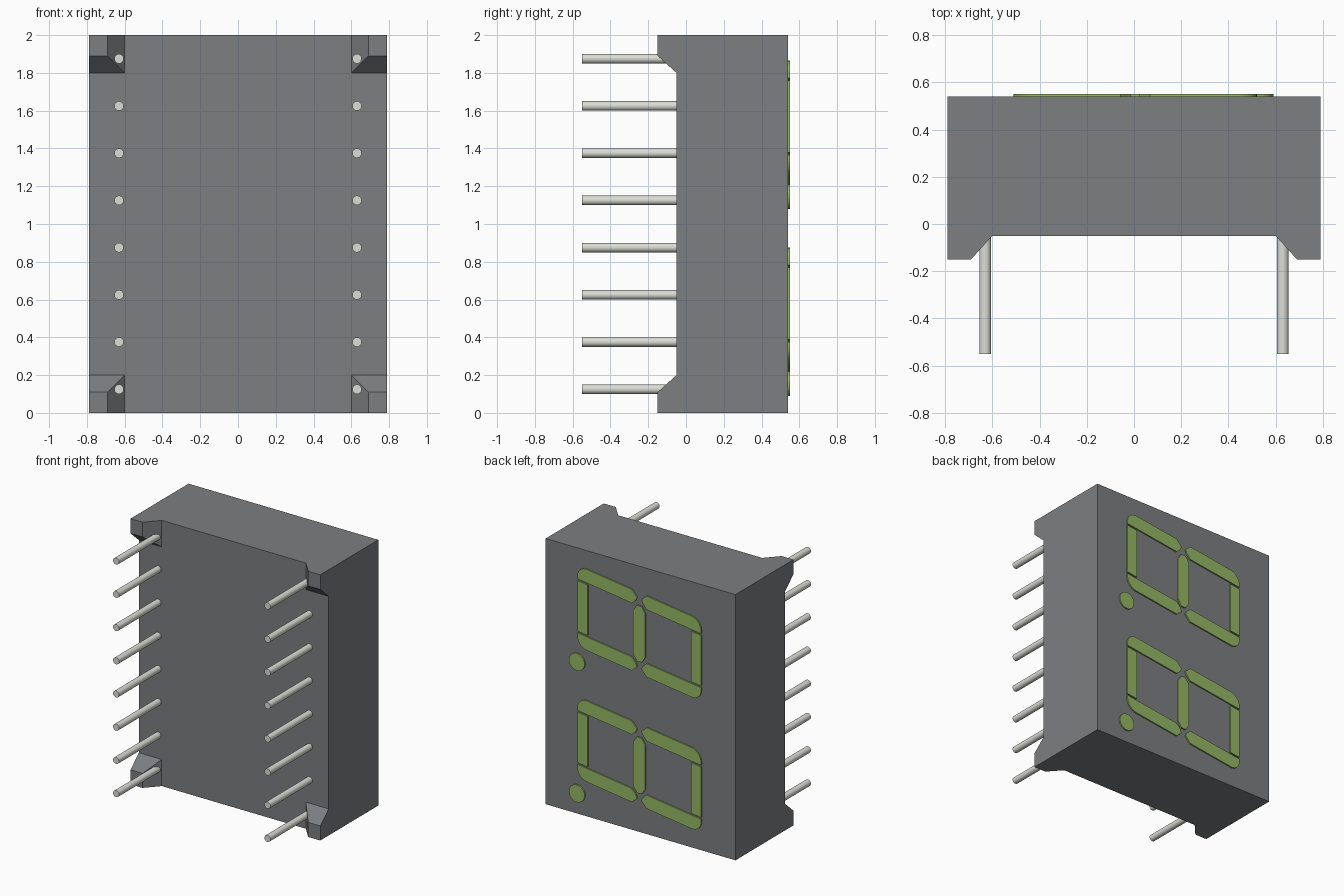
import bpy, bmesh, math
from mathutils import Vector

if "Cube" in bpy.data.objects:
    bpy.data.objects.remove(bpy.data.objects["Cube"])


def material(name, rgb):
    m = bpy.data.materials.new(name)
    m.diffuse_color = (*rgb, 1)
    m.use_nodes = True
    m.node_tree.nodes["Principled BSDF"].inputs["Base Color"].default_value = m.diffuse_color
    return m


case_mat = material("dark_grey", (0.20, 0.21, 0.22))
pin_mat = material("tinned_metal", (0.72, 0.72, 0.68))
green_mat = material("green", (0.30, 0.48, 0.13))


def finish(bm, name, mat):
    bmesh.ops.recalc_face_normals(bm, faces=bm.faces[:])
    me = bpy.data.meshes.new(name)
    bm.to_mesh(me)
    bm.free()
    ob = bpy.data.objects.new(name, me)
    bpy.context.collection.objects.link(ob)
    me.materials.append(mat)
    return ob


# Housing: a box whose four front corner patches are drawn out into tapered feet
bm = bmesh.new()
bmesh.ops.create_cube(bm, size=1)
for v in bm.verts:
    v.co = Vector((v.co.x * 1.58, v.co.y * 0.59 + 0.245, v.co.z * 2 + 1))
for co, no in (((0.6, 0, 0), (1, 0, 0)), ((-0.6, 0, 0), (1, 0, 0)),
               ((0, 0, 0.2), (0, 0, 1)), ((0, 0, 1.8), (0, 0, 1))):
    bmesh.ops.bisect_plane(bm, geom=bm.verts[:] + bm.edges[:] + bm.faces[:],
                           plane_co=co, plane_no=no)
corners = []
for f in bm.faces:
    c = f.calc_center_median()
    if c.y < -0.04 and abs(c.x) > 0.6 and abs(c.z - 1) > 0.8:
        corners.append(f)
res = bmesh.ops.extrude_face_region(bm, geom=corners)
old = [f for f in corners if f.is_valid and f not in res["geom"]]
if old:
    bmesh.ops.delete(bm, geom=old, context='FACES_ONLY')
for v in res["geom"]:
    if isinstance(v, bmesh.types.BMVert):
        v.co.y = -0.15
        if abs(v.co.x) < 0.7:
            v.co.x = math.copysign(0.69, v.co.x)
        if 0.1 < v.co.z < 1.9:
            v.co.z = 0.11 if v.co.z < 1 else 1.89
bmesh.ops.dissolve_limit(bm, angle_limit=0.01, verts=bm.verts[:], edges=bm.edges[:])
finish(bm, "housing", case_mat)

# Two rows of eight round pins
for side in (-1, 1):
    for i in range(8):
        bpy.ops.mesh.primitive_cylinder_add(
            vertices=32, radius=0.025, depth=0.52,
            location=(side * 0.63, -0.29, 0.125 + 0.25 * i),
            rotation=(math.pi / 2, 0, 0))
        ob = bpy.context.object
        ob.name = f"pin_{'left' if side < 0 else 'right'}_{i + 1}"
        ob.data.materials.append(pin_mat)
        bpy.ops.object.shade_smooth_by_angle(angle=math.radians(40))

# Display segments: flat outlines on the back face, slanted like italic digits
SLANT = 0.135


def plate(name, outline):
    bm = bmesh.new()
    f = bm.faces.new([bm.verts.new((x, 0.53, z)) for x, z in outline])
    res = bmesh.ops.extrude_face_region(bm, geom=[f])
    for v in res["geom"]:
        if isinstance(v, bmesh.types.BMVert):
            v.co.y = 0.55
    if f.is_valid and all(abs(v.co.y - 0.53) > 1e-4 for v in f.verts) is False:
        pass
    else:
        bm.faces.new([v for v in bm.verts if v.co.y < 0.54])
    finish(bm, name, green_mat)


# Long strip with one rounded outer corner and one pointed inner end
arc = [(0.435 + 0.08 * math.cos(a), 0.225 + 0.08 * math.sin(a))
       for a in [math.pi / 2 * k / 8 for k in range(9)]]
strip = [(0.515, 0.203)] + arc + [(0.062, 0.305), (0.018, 0.262), (0.030, 0.235),
                                  (0.062, 0.203)]
bar = [(0.515, -0.19), (0.515, 0.19), (0.43, 0.19), (0.43, -0.19)]
middle = [(0.05, -0.165), (0.05, 0.165), (0.02, 0.21), (-0.02, 0.21),
          (-0.05, 0.165), (-0.05, -0.165), (-0.02, -0.21), (0.02, -0.21)]

for d, zc in (("lower", 0.51), ("upper", 1.50)):
    def place(pts, sx=1, sz=1):
        return [(sx * x + 0.005, zc + sz * z + SLANT * sx * x) for x, z in pts]

    for sx, sn in ((1, "start"), (-1, "end")):
        for sz, tn in ((1, "top"), (-1, "bottom")):
            plate(f"{d}_digit_strip_{sn}_{tn}", place(strip, sx, sz))
        plate(f"{d}_digit_bar_{sn}", place(bar, sx))
    plate(f"{d}_digit_middle", [(x + 0.005, zc - 0.005 + z) for x, z in middle])
    # Decimal dot
    plate(f"{d}_digit_dot",
          [(0.525 + 0.065 * math.cos(math.tau * k / 32),
            zc - 0.355 + 0.065 * math.sin(math.tau * k / 32)) for k in range(32)])
